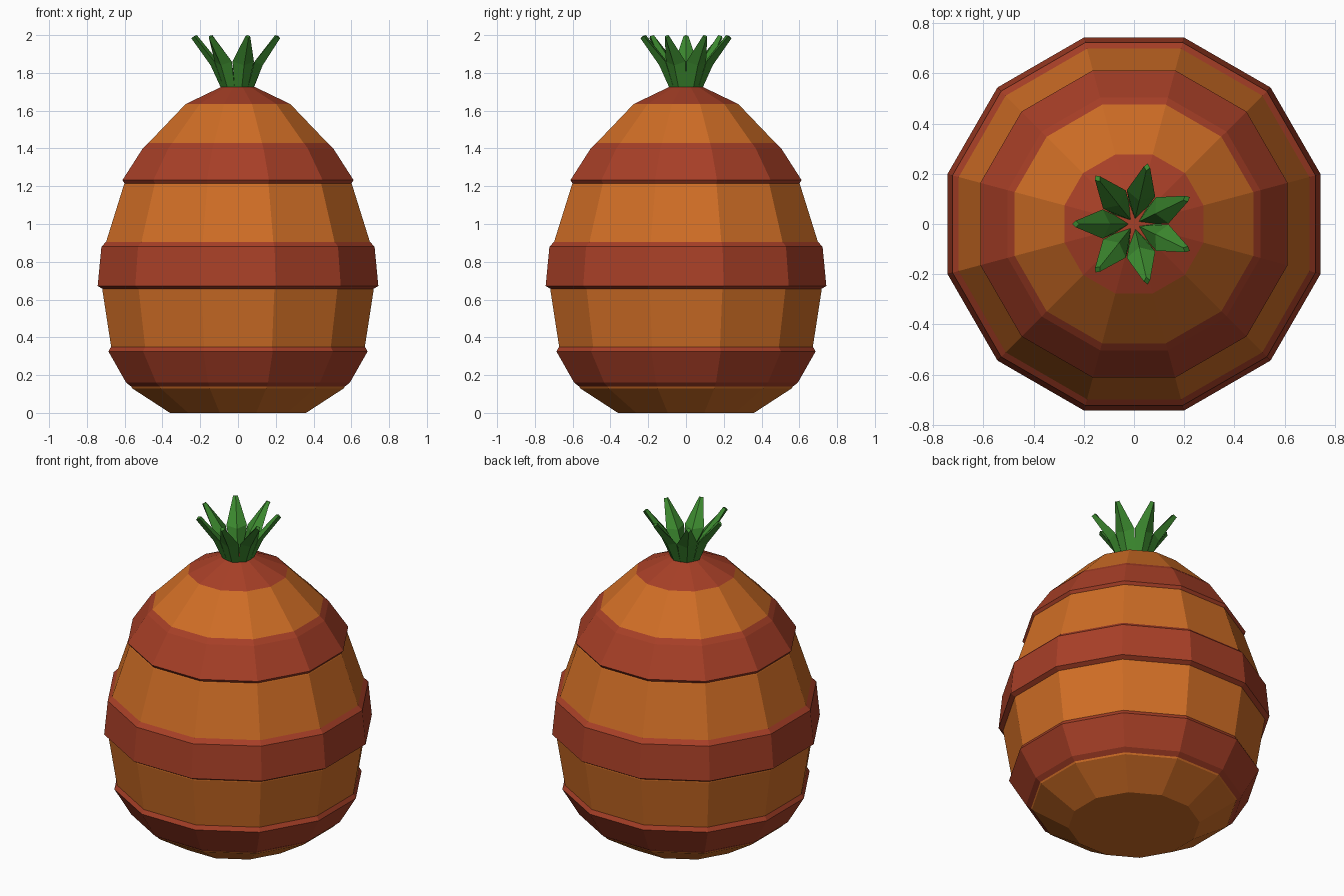
import bpy, bmesh, math

if "Cube" in bpy.data.objects:
    bpy.data.objects.remove(bpy.data.objects["Cube"])

SIDES = 12
APOTHEM = math.cos(math.pi / SIDES)


def material(name, rgb):
    m = bpy.data.materials.new(name)
    m.diffuse_color = (*rgb, 1)
    m.use_nodes = True
    m.node_tree.nodes["Principled BSDF"].inputs["Base Color"].default_value = m.diffuse_color
    return m


ORANGE = material("orange", (0.63, 0.155, 0.019))
RED = material("brick red", (0.39, 0.05, 0.020))
GREEN = material("leaf green", (0.045, 0.25, 0.028))


def finish(name, bm, mats):
    bmesh.ops.recalc_face_normals(bm, faces=bm.faces)
    mesh = bpy.data.meshes.new(name)
    bm.to_mesh(mesh)
    bm.free()
    for m in mats:
        mesh.materials.append(m)
    ob = bpy.data.objects.new(name, mesh)
    bpy.context.collection.objects.link(ob)
    return ob


def lathe(name, profile, mats, closed=False):
    """Spin (half width, z) points into a flat-faced twelve-sided form."""
    bm = bmesh.new()
    rings = []
    for w, z in profile:
        r = w / APOTHEM
        rings.append([bm.verts.new((r * math.cos(a), r * math.sin(a), z))
                      for a in (2 * math.pi * (i + 0.5) / SIDES for i in range(SIDES))])
    pairs = list(zip(rings, rings[1:]))
    if closed:
        pairs.append((rings[-1], rings[0]))
    else:
        bm.faces.new(rings[0])
        bm.faces.new(rings[-1])
    for a, b in pairs:
        for i in range(SIDES):
            j = (i + 1) % SIDES
            bm.faces.new((a[i], a[j], b[j], b[i]))
    return finish(name, bm, mats)


# Body, with a red cap on top
body = lathe("body", [(0.36, 0), (0.56, 0.13), (0.67, 0.34), (0.718, 0.65), (0.70, 0.90),
                      (0.603, 1.21), (0.478, 1.425), (0.277, 1.635), (0.09, 1.725)],
             [ORANGE, RED])
for p in body.data.polygons:
    p.material_index = int(p.center.z > 1.64)

# Raised bands: bottom lip, outer face, top chamfer, hidden inner side
BANDS = {
    "lower_band": [(0.562, 0.137), (0.592, 0.16), (0.686, 0.325), (0.672, 0.35), (0.60, 0.25)],
    "middle_band": [(0.715, 0.655), (0.743, 0.672), (0.723, 0.88), (0.696, 0.908), (0.67, 0.78)],
    "upper_band": [(0.600, 1.215), (0.612, 1.232), (0.503, 1.402), (0.475, 1.43), (0.50, 1.30)],
}
for name, profile in BANDS.items():
    lathe(name, profile, [RED], closed=True)

# Leaf crown: each section is (inner radius, inner z, side radius, half width,
# side z, outer radius, outer z)
SECTIONS = [
    (0.02, 1.72, 0.075, 0.036, 1.72, 0.09, 1.72),
    (0.095, 1.85, 0.125, 0.058, 1.86, 0.145, 1.84),
    (0.218, 2.0, 0.232, 0.013, 1.995, 0.247, 1.983),
]
LEAVES = 7
for k in range(LEAVES):
    angle = math.pi + 2 * math.pi * k / LEAVES
    c, s = math.cos(angle), math.sin(angle)
    bm = bmesh.new()
    loops = []
    for ri, zi, rs, h, zs, ro, zo in SECTIONS:
        pts = [(ri, 0, zi), (rs, h, zs), (ro, 0, zo), (rs, -h, zs)]
        loops.append([bm.verts.new((x * c - y * s, x * s + y * c, z)) for x, y, z in pts])
    for a, b in zip(loops, loops[1:]):
        for i in range(4):
            j = (i + 1) % 4
            bm.faces.new((a[i], a[j], b[j], b[i]))
    bm.faces.new(loops[0])
    bm.faces.new(loops[-1])
    finish(f"leaf_{k + 1}", bm, [GREEN])
